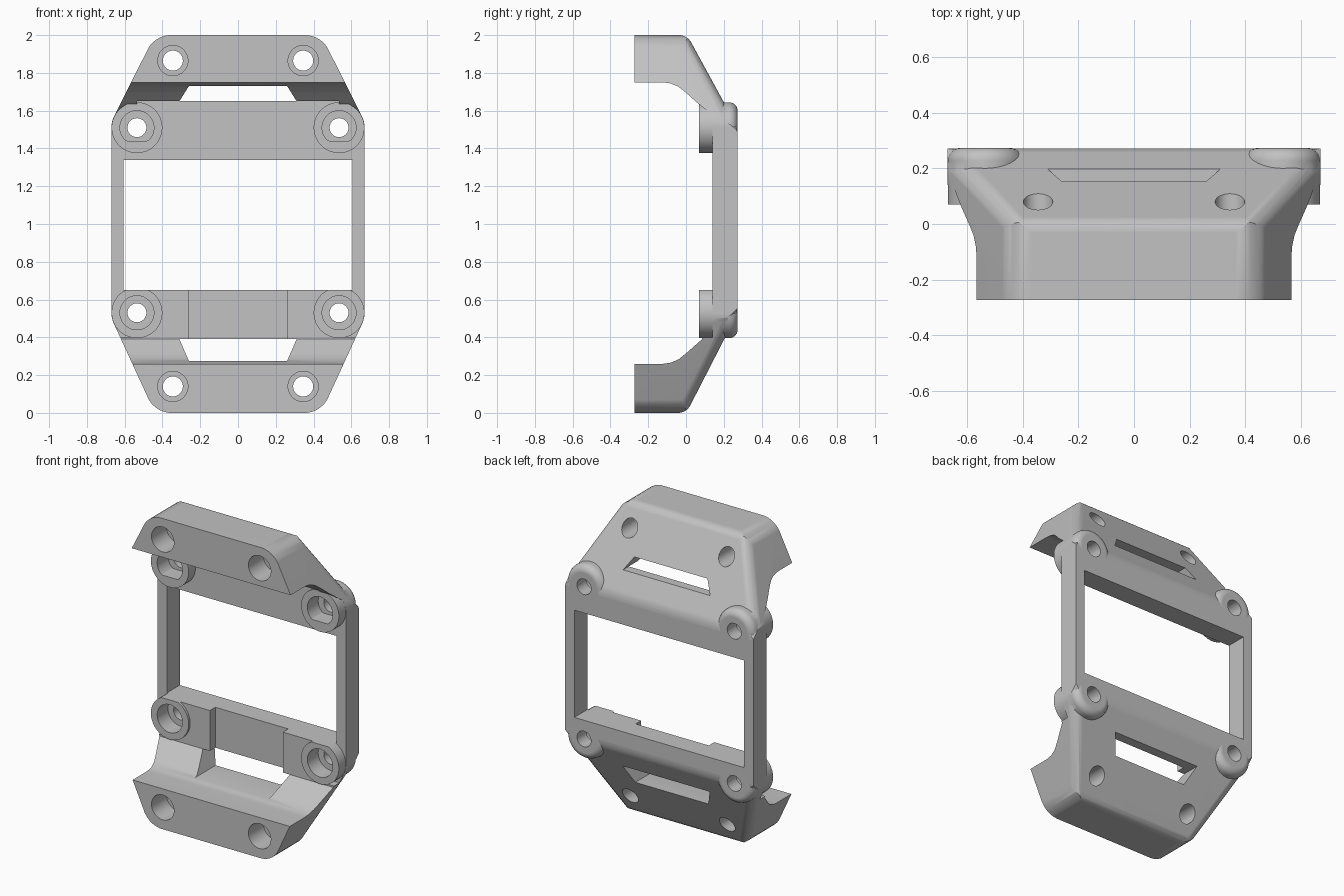
import bpy, bmesh
from math import sin, cos, pi
from mathutils import Vector

if "Cube" in bpy.data.objects:
    bpy.data.objects.remove(bpy.data.objects["Cube"], do_unlink=True)


def finish(bm, name):
    bmesh.ops.recalc_face_normals(bm, faces=bm.faces[:])
    mesh = bpy.data.meshes.new(name)
    bm.to_mesh(mesh)
    bm.free()
    ob = bpy.data.objects.new(name, mesh)
    bpy.context.collection.objects.link(ob)
    return ob


def prism(name, pts, a, b, axis="y", rim=0):
    """Extrude an outline, (x, z) along y or (y, z) along x; rim rounds the far end."""
    bm = bmesh.new()
    place = (lambda p, t: (p[0], t, p[1])) if axis == "y" else (lambda p, t: (t, p[0], p[1]))
    face = bm.faces.new([bm.verts.new(place(p, a)) for p in pts])
    new = bmesh.ops.extrude_face_region(bm, geom=[face])["geom"]
    move = Vector(place((0, 0), b - a))
    bmesh.ops.translate(bm, verts=[g for g in new if isinstance(g, bmesh.types.BMVert)], vec=move)
    if rim:
        edges = [g for g in new if isinstance(g, bmesh.types.BMEdge)]
        bmesh.ops.bevel(bm, geom=edges, offset=rim, segments=6, profile=0.5, affect="EDGES")
    return finish(bm, name)


def box(name, x0, x1, y0, y1, z0, z1):
    return prism(name, [(x0, z0), (x1, z0), (x1, z1), (x0, z1)], y0, y1)


def disc(x, z, r, flat=1, n=48):
    """Circle outline, optionally flattened at the bottom."""
    turn = [2 * pi * (i + 0.5) / n for i in range(n)]
    return [(x + r * cos(t), z + max(r * sin(t), -flat)) for t in turn]


def combine(target, tool, op="DIFFERENCE"):
    mod = target.modifiers.new("cut", "BOOLEAN")
    mod.operation, mod.object, mod.solver = op, tool, "EXACT"
    bpy.ops.object.select_all(action="DESELECT")
    bpy.context.view_layer.objects.active = target
    target.select_set(True)
    bpy.ops.object.modifier_apply(modifier=mod.name)
    bpy.data.objects.remove(tool, do_unlink=True)


# Outer body: a block trimmed by flat planes, then by tangent planes that round its edges
bm = bmesh.new()
bmesh.ops.create_cube(bm, size=1)
for v in bm.verts:
    v.co = (v.co.x * 1.34, -0.5 if v.co.y < 0 else 0.272, v.co.z * 2 + 1)


def trim(n, d):
    bmesh.ops.bisect_plane(bm, geom=bm.verts[:] + bm.edges[:] + bm.faces[:], dist=1e-5,
                           plane_co=n * d, plane_no=n, clear_outer=True)
    bmesh.ops.holes_fill(bm, edges=[e for e in bm.edges if e.is_boundary])


def plane(point, normal):
    n = Vector(normal).normalized()
    return n, n.dot(Vector(point))


def fillet(p, q, r, steps=6):
    (n1, d1), (n2, d2) = p, q
    k = n1.dot(n2)
    edge = (n1 * (d1 - k * d2) + n2 * (d2 - k * d1)) / (1 - k * k)
    centre = edge - (n1 + n2) * r / (1 + k)
    for i in range(1, steps):
        n = n1.slerp(n2, i / steps)
        trim(n, n.dot(centre) + r)


back = plane((0, 0.272, 0), (0, 1, 0))
ends = [(plane((0, 0, 2), (0, 0, 1)), plane((0, 0.2, 1.645), (0, 0.22, 0.12)),
         [plane((s * 0.44, 0, 2), (s * 0.893, 0, 0.449)) for s in (-1, 1)]),
        (plane((0, 0, 0), (0, 0, -1)), plane((0, 0.2, 0.385), (0, 0.37, -0.19)),
         [plane((s * 0.44, 0, 0), (s * 0.909, 0, -0.418)) for s in (-1, 1)])]
for cap, slope, slants in ends:
    for p in [slope] + slants:
        trim(*p)
for cap, slope, slants in ends:
    fillet(cap, slope, 0.075)
    fillet(slope, back, 0.15)
    for s, slant in zip((-1, 1), slants):
        fillet(cap, slant, 0.14)
        fillet(slant, slope, 0.075)
        fillet(slant, plane((s * 0.67, 0, 0), (s, 0, 0)), 0.135)
bmesh.ops.remove_doubles(bm, verts=bm.verts[:], dist=1e-4)
body = finish(bm, "mounting_frame")

# Hollow front, following the side profile
hollow = [(-0.273, -0.1), (-0.273, 0.26), (-0.12, 0.26), (-0.08, 0.266), (-0.04, 0.283),
          (0, 0.315), (0.085, 0.39), (0.085, 0.65), (0.14, 0.65), (0.14, 1.58),
          (0.1, 1.61), (0.05, 1.65), (0, 1.695), (-0.04, 1.727), (-0.08, 1.744),
          (-0.12, 1.75), (-0.273, 1.75), (-0.273, 2.1), (-0.6, 2.1), (-0.6, -0.1)]
combine(body, prism("hollow", hollow, -0.8, 0.8, "x"))
combine(body, box("bar_recess", -0.26, 0.26, 0, 0.14, 0.39, 0.7))
combine(body, box("upper_ledge", -0.535, 0.535, -0.1, 0.14, 1.3, 1.65))
for x0, x1 in ((-0.8, -0.535), (0.535, 0.8)):
    combine(body, box("side_relief", x0, x1, 0, 0.14, 0.4, 0.7))

# Trapezoid strap slots
for za, zb in ((1.65, 1.73), (0.39, 0.275)):
    combine(body, prism("slot", [(-0.31, za), (0.31, za), (0.26, zb), (-0.26, zb)], -0.15, 0.4))

# Corner bosses with rounded backs
corners = [(s * 0.535, z) for s in (-1, 1) for z in (0.53, 1.51)]
for x, z in corners:
    combine(body, prism("boss", disc(x, z, 0.1345), 0.07, 0.2735, rim=0.045), "UNION")

# Central window, and lower bosses trimmed level with the bar
combine(body, box("window", -0.605, 0.605, -0.1, 0.4, 0.65, 1.34))
combine(body, box("boss_trim", -0.8, 0.8, -0.1, 0.139, 0.65, 1.3))

# Counterbored screw holes; the upper bosses have a flat-sided bore
for x, z in corners:
    combine(body, prism("bore", disc(x, z, 0.09, 0.07 if z > 1 else 1), -0.1, 0.18))
    combine(body, prism("hole", disc(x, z, 0.05), 0.1, 0.4))
for x in (-0.345, 0.345):
    for z in (0.14, 1.865):
        combine(body, prism("bore", disc(x, z, 0.08), -0.4, -0.12))
        combine(body, prism("hole", disc(x, z, 0.053), -0.3, 0.4))

# Finish
mat = bpy.data.materials.new("light_grey")
mat.use_nodes = True
grey = (0.54, 0.54, 0.54, 1)
mat.diffuse_color = grey
mat.node_tree.nodes["Principled BSDF"].inputs["Base Color"].default_value = grey
body.data.materials.clear()
body.data.materials.append(mat)
for p in body.data.polygons:
    p.material_index = 0
bpy.context.view_layer.objects.active = body
body.select_set(True)
bpy.ops.object.shade_smooth_by_angle(angle=0.5)
body.modifiers.new("even_shading", "WEIGHTED_NORMAL").keep_sharp = True
